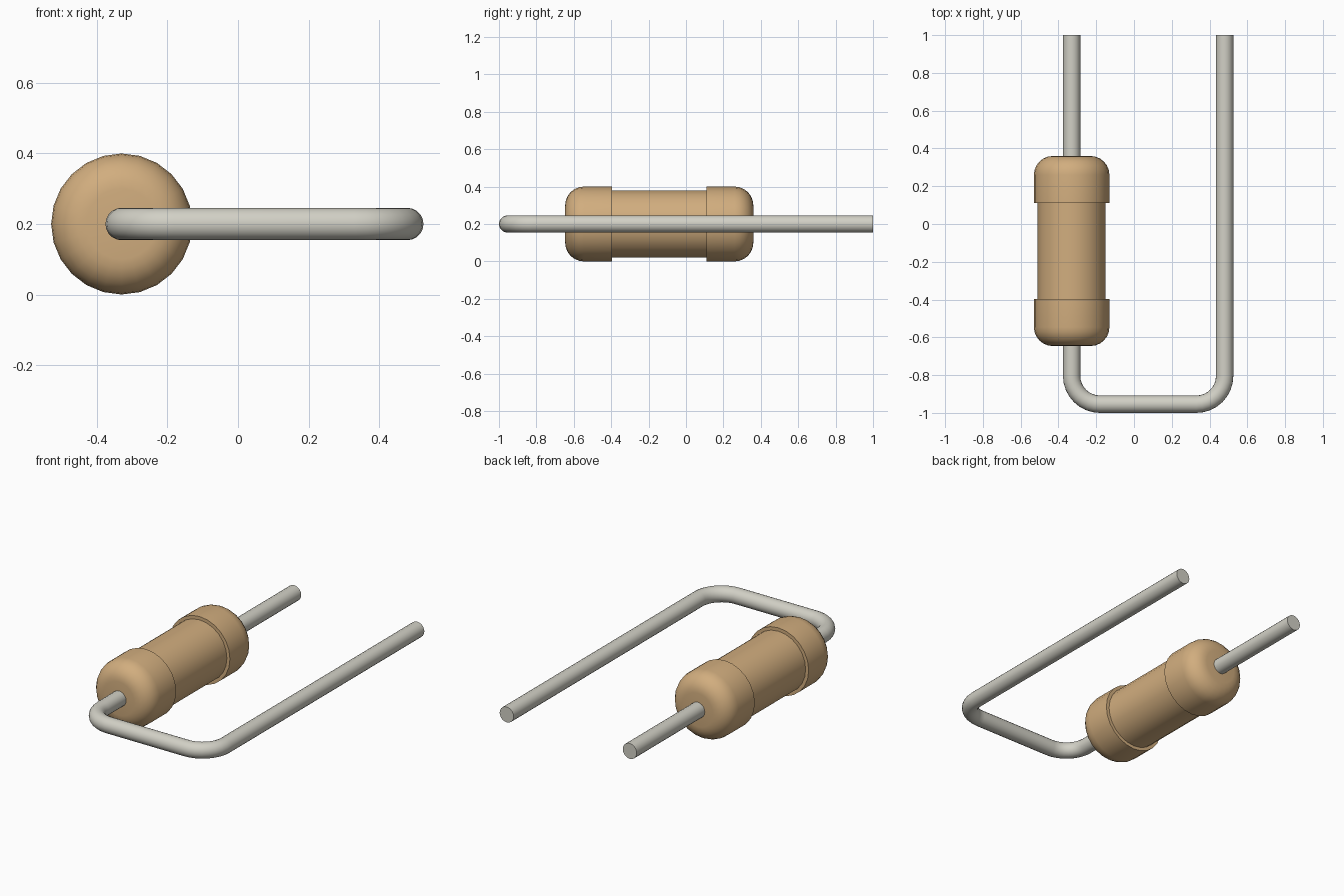
import bpy
import math
from mathutils import Matrix, Vector

cube = bpy.data.objects.get("Cube")
if cube:
    bpy.data.objects.remove(cube, do_unlink=True)

BODY_X, RETURN_X, AXIS_Z = -0.33, 0.48, 0.2
WIRE_R, BEND_R = 0.046, 0.15
BACK_Y, FRONT_Y = 1.0, -0.954


def material(name, rgb):
    mat = bpy.data.materials.new(name)
    mat.use_nodes = True
    color = (*rgb, 1)
    mat.diffuse_color = color
    mat.node_tree.nodes["Principled BSDF"].inputs["Base Color"].default_value = color
    return mat


def add_object(name, verts, faces, mat):
    mesh = bpy.data.meshes.new(name)
    mesh.from_pydata(verts, [], faces)
    mesh.materials.append(mat)
    obj = bpy.data.objects.new(name, mesh)
    bpy.context.collection.objects.link(obj)
    bpy.ops.object.select_all(action='DESELECT')
    obj.select_set(True)
    bpy.context.view_layer.objects.active = obj
    bpy.ops.object.mode_set(mode='EDIT')
    bpy.ops.mesh.select_all(action='SELECT')
    bpy.ops.mesh.normals_make_consistent(inside=False)
    bpy.ops.object.mode_set(mode='OBJECT')
    bpy.ops.object.shade_smooth_by_angle(angle=math.radians(35))
    return obj


def loft(name, rings, mat):
    """Skin equal rings of points and close both ends."""
    n = len(rings[0])
    verts = [p for ring in rings for p in ring]
    faces = [(i * n + j, i * n + (j + 1) % n, (i + 1) * n + (j + 1) % n, (i + 1) * n + j)
             for i in range(len(rings) - 1) for j in range(n)]
    faces += [tuple(range(n)), tuple(range(len(verts) - n, len(verts)))]
    return add_object(name, verts, faces, mat)


def ring(center, tangent_angle, radius, sides):
    """Circle whose plane is perpendicular to a direction in the xy plane."""
    side = Vector((-math.sin(tangent_angle), math.cos(tangent_angle), 0))
    return [center + radius * (side * math.cos(a) + Vector((0, 0, math.sin(a))))
            for a in (2 * math.pi * k / sides for k in range(sides))]


tan = material("tan coating", (0.64, 0.42, 0.21))
metal = material("grey metal", (0.64, 0.63, 0.56))

# Body: a slimmer barrel between two rounded end caps
FILLET, CAP_R, BARREL_R = 0.1, 0.2, 0.18
MID_Y, HALF, STEP = -0.143, 0.503, 0.253
half_profile = [(HALF - FILLET * (1 - math.cos(a)), CAP_R - FILLET * (1 - math.sin(a)))
                for a in (math.pi / 2 * k / 6 for k in range(7))]
half_profile += [(STEP, CAP_R), (STEP, BARREL_R)]
profile = half_profile + [(-y, r) for y, r in reversed(half_profile)]
loft("resistor_body", [ring(Vector((BODY_X, MID_Y + y, AXIS_Z)), math.pi / 2, r, 24)
                       for y, r in profile], tan)

# Wire: one lead through the body, turned through two round bends to the return lead
stations = [(Vector((BODY_X, BACK_Y, AXIS_Z)), -math.pi / 2)]
for cx, start in ((BODY_X + BEND_R, math.pi), (RETURN_X - BEND_R, 1.5 * math.pi)):
    for k in range(9):
        a = start + math.pi / 2 * k / 8
        offset = Matrix.Rotation(a, 3, 'Z') @ Vector((BEND_R, 0, 0))
        stations.append((Vector((cx, FRONT_Y + BEND_R, AXIS_Z)) + offset, a + math.pi / 2))
stations.append((Vector((RETURN_X, BACK_Y, AXIS_Z)), math.pi / 2))
loft("wire_lead", [ring(p, a, WIRE_R, 20) for p, a in stations], metal)
